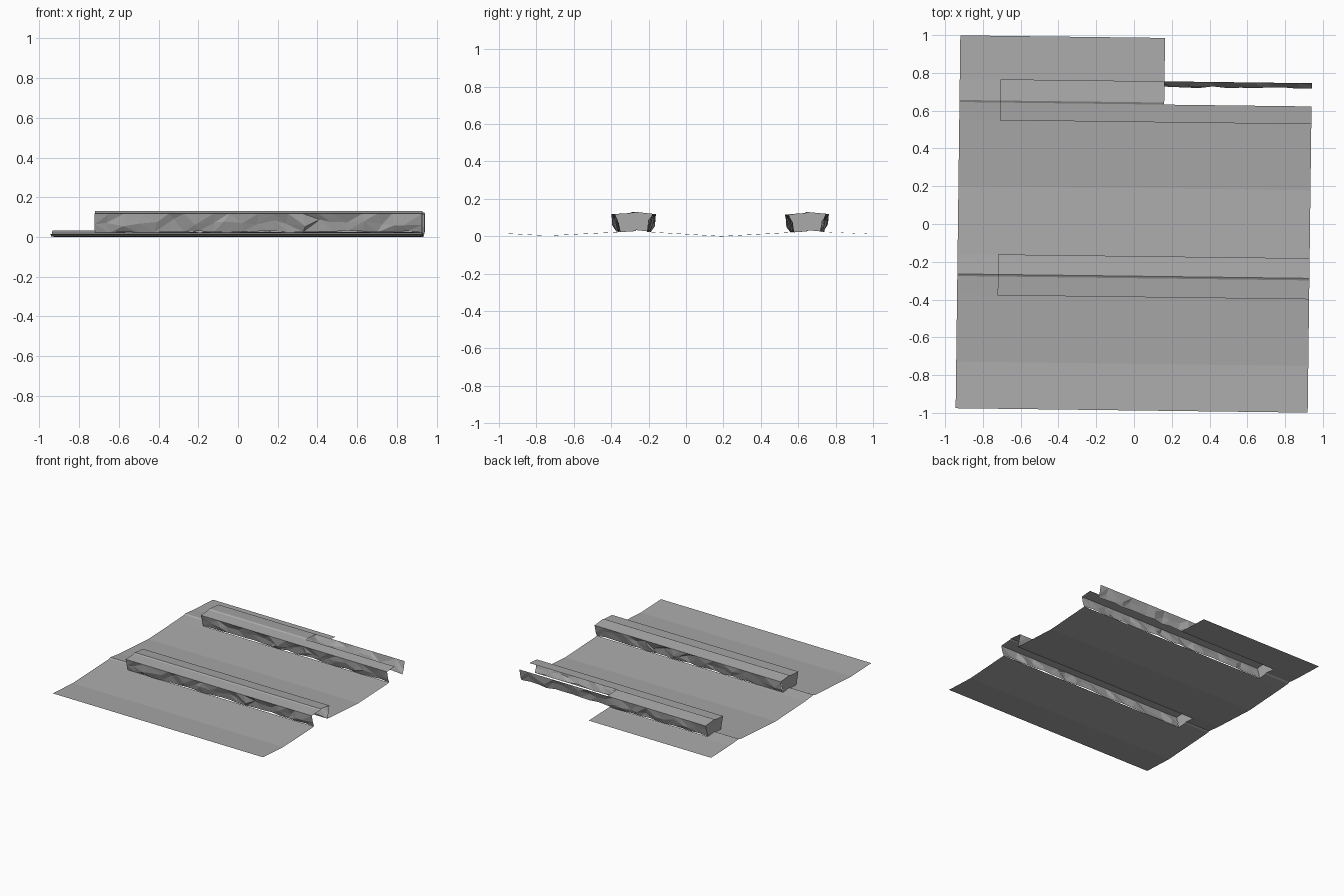
import bpy, bmesh, math, random
from mathutils import Matrix

if "Cube" in bpy.data.objects:
    bpy.data.objects.remove(bpy.data.objects["Cube"])

random.seed(7)
grey = bpy.data.materials.new("concrete grey")
grey.diffuse_color = (0.40, 0.40, 0.40, 1)
grey.use_nodes = True
grey.node_tree.nodes["Principled BSDF"].inputs["Base Color"].default_value = grey.diffuse_color

TURN = Matrix.Rotation(-0.0125, 4, 'Z')   # whole site is turned slightly
X0, X1, XCUT, XEND = -0.932, 0.932, 0.152, -0.717
LIFT, INSET = 0.097, 0.028
# ground cross-section (y, z): gentle waves with a sharp little step at each ridge
PROFILE = [(-0.987, 0.016), (-0.74, 0.003), (-0.385, 0.021), (-0.287, 0.027), (-0.276, 0.033),
           (-0.17, 0.021), (0.19, 0.0), (0.54, 0.019), (0.634, 0.026), (0.645, 0.032),
           (0.755, 0.022), (0.987, 0.012)]
BLOCKS = {"front": (-0.387, -0.17), "rear": (0.54, 0.757)}
YCUT = 0.634


def height(y):
    for (ya, za), (yb, zb) in zip(PROFILE, PROFILE[1:]):
        if y <= yb:
            return za + (zb - za) * (y - ya) / (yb - ya)
    return PROFILE[-1][1]


def stations(lo, hi):
    ys = [lo, hi] + [y for y, _ in PROFILE if lo + 1e-4 < y < hi - 1e-4]
    return sorted(ys)


def finish(name, bm):
    bmesh.ops.remove_doubles(bm, verts=bm.verts, dist=1e-5)
    bm.transform(TURN)
    me = bpy.data.meshes.new(name)
    bm.to_mesh(me)
    bm.free()
    me.materials.append(grey)
    bpy.context.collection.objects.link(bpy.data.objects.new(name, me))


def sheet(bm, xa, xb, ya, yb, lift=0.0):
    ys = stations(ya, yb)
    for a, b in zip(ys, ys[1:]):
        pts = [(xa, a), (xb, a), (xb, b), (xa, b)]
        bm.faces.new([bm.verts.new((x, y, height(y) + lift)) for x, y in pts])


# Ground sheet, open under the blocks and missing one rear corner
bm = bmesh.new()
sheet(bm, X0, XEND, -0.987, 0.987)
f, r = BLOCKS["front"], BLOCKS["rear"]
sheet(bm, XEND, X1, -0.987, f[0] + INSET)
sheet(bm, XEND, X1, f[1] - INSET, r[0] + INSET)
sheet(bm, XEND, XCUT, r[1] - INSET, 0.987)
finish("ground", bm)

for name, (ya, yb) in BLOCKS.items():
    # Roof strip: a lifted copy of the ground
    bm = bmesh.new()
    if name == "rear":
        sheet(bm, XEND, X1, ya, YCUT, LIFT)
        sheet(bm, XEND, XCUT, YCUT, yb, LIFT)
    else:
        sheet(bm, XEND, X1, ya, yb, LIFT)
    finish(name + "_roof", bm)

    # Crumpled long side walls leaning inwards to the ground
    for side, y, inward in (("near", ya, 1), ("far", yb, -1)):
        bm = bmesh.new()
        n, rows = 22, []
        for i in range(n + 1):
            x = XEND + (X1 - XEND) * i / n
            inner = 0 < i < n
            jx = random.uniform(-0.025, 0.025) if inner else 0
            jy = random.uniform(-0.012, 0.014) if inner else 0
            top = height(y) + LIFT
            low = height(y + inward * INSET) + (random.uniform(-0.002, 0.010) if inner else 0)
            mid = 0.5 * (top + low) + random.uniform(-0.02, 0.02)
            rows.append([bm.verts.new((x, y, top)),
                         bm.verts.new((x + jx, y + inward * (0.014 + jy), mid)),
                         bm.verts.new((x, y + inward * (INSET + 0.4 * jy), low))])
        for a, b in zip(rows, rows[1:]):
            for k in range(2):
                q = [a[k], a[k + 1], b[k + 1], b[k]]
                if inward < 0:
                    q.reverse()
                if random.random() < 0.5:
                    q = q[1:] + q[:1]
                bm.faces.new((q[0], q[1], q[2]))
                bm.faces.new((q[0], q[2], q[3]))
        finish(name + "_" + side + "_wall", bm)

    # Closed left end; the right end stays open
    bm = bmesh.new()
    top = [(y, height(y) + LIFT) for y in stations(ya, yb)]
    bot = [(y, height(y)) for y in reversed(stations(ya + INSET, yb - INSET))]
    loop = [bm.verts.new((XEND, y, z)) for y, z in top + bot]
    face = bm.faces.new(loop)
    face.normal_update()
    if face.normal.x > 0:
        face.normal_flip()
    finish(name + "_end_wall", bm)
